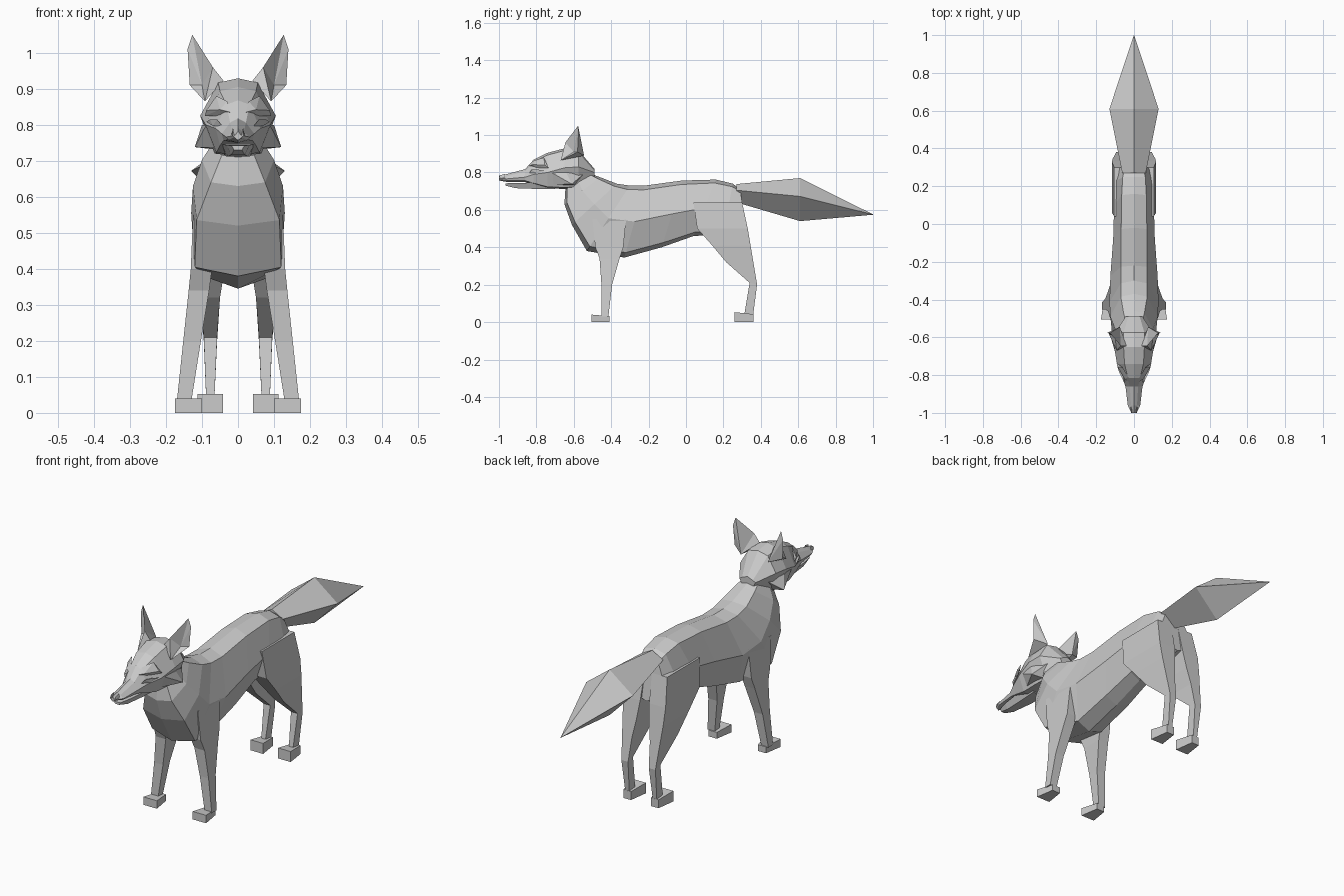
import bpy, bmesh
from mathutils import Vector

fur = bpy.data.materials.new("grey_fur")
fur.diffuse_color = (0.6, 0.6, 0.6, 1)


def finish(name, bm, mirror=False):
    """Turn a bmesh into a flat shaded object, optionally mirrored across x."""
    bmesh.ops.recalc_face_normals(bm, faces=bm.faces)
    mesh = bpy.data.meshes.new(name)
    bm.to_mesh(mesh)
    bm.free()
    mesh.materials.append(fur)
    ob = bpy.data.objects.new(name, mesh)
    bpy.context.collection.objects.link(ob)
    if mirror:
        mod = ob.modifiers.new("mirror", "MIRROR")
        mod.use_mirror_merge = False
    return ob


def loft(name, rings, mirror=False):
    """Skin a list of closed rings that have equal point counts, with capped ends."""
    bm = bmesh.new()
    rows = [[bm.verts.new(p) for p in r] for r in rings]
    n = len(rows[0])
    for a, b in zip(rows, rows[1:]):
        for i in range(n):
            j = (i + 1) % n
            bm.faces.new((a[i], a[j], b[j], b[i]))
    bm.faces.new(rows[0])
    bm.faces.new(rows[-1][::-1])
    return finish(name, bm, mirror)


def solid(name, points, faces, mirror=True):
    bm = bmesh.new()
    vs = [bm.verts.new(p) for p in points]
    for f in faces:
        bm.faces.new([vs[i] for i in f])
    return finish(name, bm, mirror)


def hull(name, points, mirror=True):
    bm = bmesh.new()
    for p in points:
        bm.verts.new(p)
    bmesh.ops.convex_hull(bm, input=bm.verts)
    return finish(name, bm, mirror)


def symmetric(half):
    """Complete a half ring running from top centre to bottom centre."""
    return half + [(-x, y, z) for x, y, z in half[-2:0:-1]]


# Torso: slanted sections (top y, z, bottom y, z, back / flank / belly half widths)
torso = []
for ty, tz, by, bz, wt, wm, wb in [
        (-.50, .79, -.645, .71, .045, .07, .045),
        (-.46, .775, -.65, .63, .055, .10, .075),
        (-.37, .74, -.61, .52, .07, .125, .115),
        (-.30, .73, -.53, .38, .07, .13, .12),
        (-.22, .73, -.33, .345, .07, .125, .075),
        (-.02, .757, -.13, .40, .068, .11, .07),
        (.16, .762, .04, .46, .065, .105, .06),
        (.25, .74, .20, .47, .06, .105, .06),
        (.29, .71, .32, .50, .05, .09, .04)]:
    t, b = Vector((0, ty, tz)), Vector((0, by, bz))
    half = [t, t.lerp(b, .06), t.lerp(b, .5), t.lerp(b, .93), b]
    torso.append(symmetric([(w, p.y, p.z) for w, p in zip((0, wt, wm, wb, 0), half)]))
loft("torso", torso)


def leg(name, sections):
    """Sections: z, front y, back y, inner x, outer x; slope tips the front up."""
    loft(name, [[(x0, y0, z + s), (x1, y0, z + s), (x1, y1, z), (x0, y1, z)]
                for z, y0, y1, x0, x1, s in sections], True)


leg("front_leg", [
    (.55, -.50, -.32, .05, .125, 0), (.40, -.485, -.335, .072, .131, 0),
    (.34, -.462, -.355, .08, .137, 0), (.20, -.452, -.395, .103, .152, 0),
    (.03, -.452, -.415, .13, .17, 0)])
leg("hind_leg", [
    (.64, .04, .30, .02, .105, 0), (.50, .06, .33, .025, .117, 0),
    (.41, .14, .345, .035, .113, 0), (.32, .215, .36, .05, .105, 0),
    (.20, .34, .38, .058, .095, .01), (.03, .31, .358, .066, .088, 0)])


# Paws: wedge blocks with a wide toe
def paw(name, y0, y1, x0, x1, h):
    d = (x1 - x0) * .2
    hull(name, [(x0, y0, 0), (x1, y0, 0), (x0, y0, h), (x1, y0, h),
                (x0 + d, y1, 0), (x1 - d, y1, 0),
                (x0 + d, y1, h * .8), (x1 - d, y1, h * .8)])


paw("front_paw", -.505, -.41, .10, .175, .04)
paw("hind_paw", .26, .36, .042, .112, .053)


# Tail: faceted brush tapering to a point
def diamond(y, top, mid, bottom, w):
    return symmetric([(0, y, top), (w, y, mid), (0, y, bottom)])


loft("tail", [diamond(.27, .738, .705, .64, .062), diamond(.61, .77, .672, .54, .13),
              diamond(1.0, .576, .575, .574, .001)])

# Head and upper muzzle: y, top, bottom, crown / cheek half widths, cheek z, under width
loft("head", [symmetric([(0, y, zt), (wt, y, zt - .012), (wm, y, zm), (wb, y, zb + .008), (0, y, zb)])
              for y, zt, zb, wt, wm, zm, wb in [
    (-1.0, .783, .757, .008, .014, .77, .01),
    (-.96, .791, .75, .016, .033, .766, .028),
    (-.86, .818, .748, .022, .045, .775, .04),
    (-.815, .868, .735, .032, .062, .79, .05),
    (-.74, .905, .715, .05, .09, .80, .06),
    (-.65, .929, .712, .055, .105, .825, .065),
    (-.575, .918, .715, .055, .10, .83, .06),
    (-.49, .82, .765, .03, .045, .80, .03)]])

# Lower jaw and nose
loft("lower_jaw", [symmetric([(0, y, zt), (w, y, zt), (w * .6, y, zb), (0, y, zb)])
                   for y, zt, zb, w in [(-.965, .742, .73, .018), (-.91, .744, .716, .032),
                                        (-.80, .746, .712, .046), (-.70, .75, .712, .055)]])
hull("nose", [(.013, -.995, .785), (.016, -1.0, .772), (.008, -.998, .76),
              (.014, -.97, .792), (.02, -.97, .765)])

# Ears: pointed shells with a hollow front
solid("ear", [(.127, -.577, 1.05), (.14, -.575, 1.01), (.134, -.58, .91), (.092, -.67, .865),
              (.07, -.645, .96), (.04, -.645, .922), (.10, -.60, .91), (.075, -.545, .89)],
      [(6, 0, 1), (6, 1, 2), (6, 2, 3), (6, 3, 4), (6, 4, 0), (4, 3, 5),
       (7, 1, 0), (7, 2, 1), (7, 3, 2), (7, 5, 3), (7, 4, 5), (7, 0, 4)])

# Cheek tufts sweeping out and down
hull("cheek_tuft", [(.12, -.61, .738), (.10, -.64, .80), (.05, -.74, .735),
                    (.088, -.72, .80), (.07, -.55, .79), (.05, -.59, .73)])

# Brow ridges over almond eyes
hull("brow", [(.022, -.838, .835), (.05, -.82, .842), (.088, -.755, .84), (.092, -.735, .825),
              (.06, -.76, .88), (.03, -.81, .865), (.05, -.80, .825)])
hull("eye", [(.044, -.838, .797), (.058, -.826, .815), (.078, -.787, .815),
             (.088, -.755, .808), (.07, -.80, .797), (.05, -.78, .805)])
